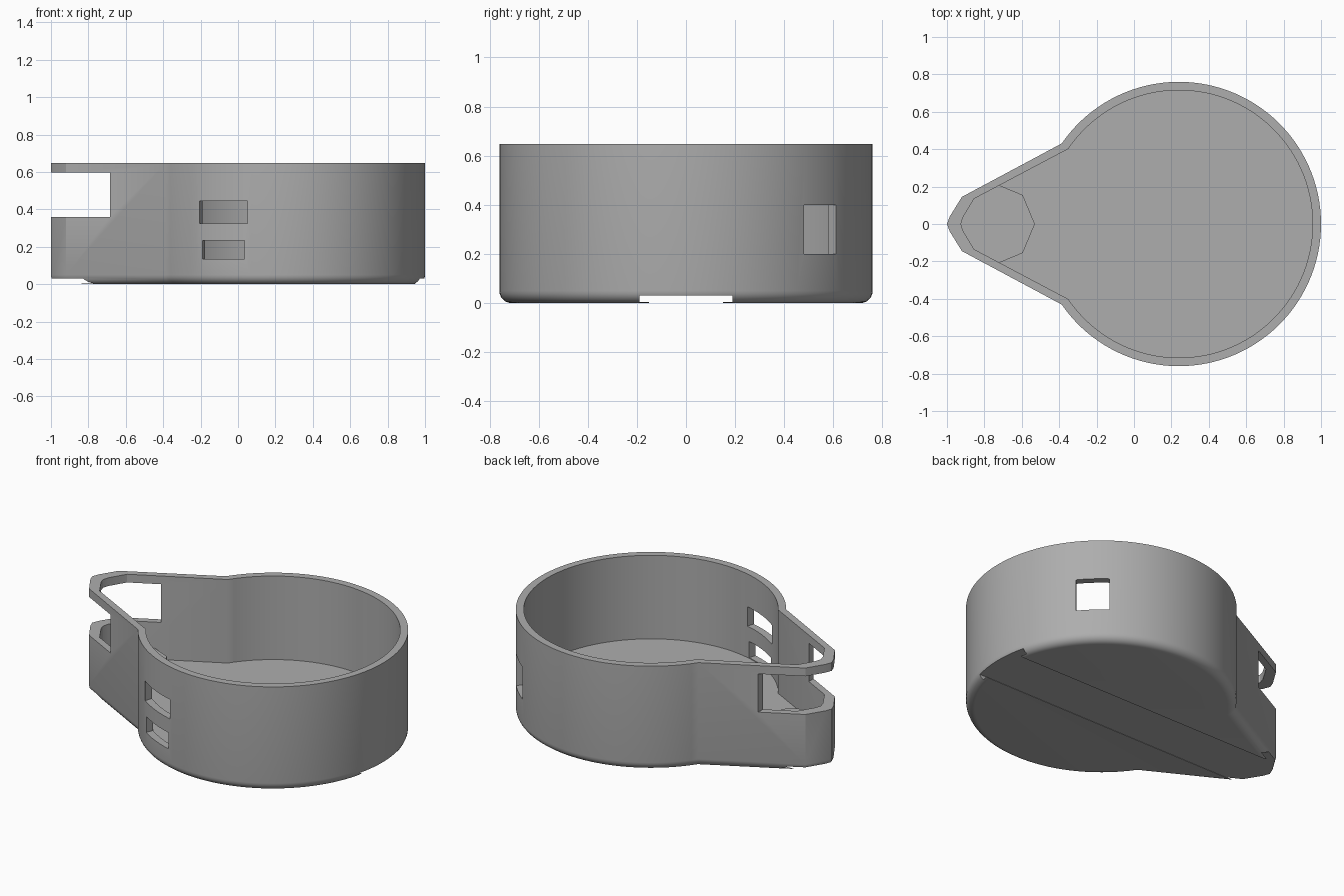
import bpy, bmesh, math
from mathutils import Vector

if "Cube" in bpy.data.objects:
    bpy.data.objects.remove(bpy.data.objects["Cube"])

H, FLOOR, CX = 0.648, 0.13, 0.24

grey = bpy.data.materials.new("grey plastic")
grey.diffuse_color = (0.42, 0.42, 0.42, 1)
grey.use_nodes = True
grey.node_tree.nodes["Principled BSDF"].inputs["Base Color"].default_value = grey.diffuse_color


def make_object(name, bm):
    bmesh.ops.recalc_face_normals(bm, faces=bm.faces)
    me = bpy.data.meshes.new(name)
    bm.to_mesh(me)
    bm.free()
    me.materials.append(grey)
    ob = bpy.data.objects.new(name, me)
    bpy.context.collection.objects.link(ob)
    return ob


def loft(name, rings):
    """Closed solid from (points, z) rings with equal point counts."""
    bm = bmesh.new()
    loops = [[bm.verts.new((x, y, z)) for x, y in pts] for pts, z in rings]
    n = len(loops[0])
    for a, b in zip(loops, loops[1:]):
        for i in range(n):
            j = (i + 1) % n
            bm.faces.new((a[i], a[j], b[j], b[i]))
    bm.faces.new(loops[0][::-1])
    bm.faces.new(loops[-1])
    return make_object(name, bm)


def prism(name, pts, z0, z1):
    return loft(name, [(pts, z0), (pts, z1)])


def outline(r, joint, spout, seg=96):
    """Round bowl joined to a tapered spout, counter-clockwise."""
    a = math.atan2(joint[1], joint[0] - CX)
    arc = [(CX + r * math.cos(-a + 2 * a * i / seg), r * math.sin(-a + 2 * a * i / seg))
           for i in range(seg + 1)]
    return arc + spout + [(x, -y) for x, y in reversed(spout) if y > 0]


def inset(pts, d):
    """Mitred inward offset of a counter-clockwise outline."""
    out = []
    for i, p in enumerate(pts):
        p = Vector(p)
        e1 = (p - Vector(pts[i - 1])).normalized()
        e2 = (Vector(pts[(i + 1) % len(pts)]) - p).normalized()
        n1, n2 = Vector((-e1.y, e1.x)), Vector((-e2.y, e2.x))
        q = p + (n1 + n2) * d / (1 + n1.dot(n2))
        out.append((q.x, q.y))
    return out


# Hollow body with a rounded bottom edge
outer = outline(0.76, (-0.385, 0.43), [(-0.92, 0.145), (-0.985, 0.04), (-1.0, 0)])
inner = outline(0.715, (-0.35, 0.40), [(-0.855, 0.135), (-0.915, 0.035), (-0.925, 0)])
R = 0.05
rings = []
for k in range(7):
    t = math.pi / 2 * k / 6
    rings.append((inset(outer, R * (1 - math.sin(t))), R * (1 - math.cos(t))))
rings += [(outer, H), (inner, H), (inner, FLOOR)]
body = loft("cup_body", rings)


def wall_opening(name, p, q, d, z0, z1):
    """Slanted cutter through the wall between p and q along d."""
    p, q, d = Vector(p), Vector(q), Vector(d).normalized()
    pts = [tuple(v) for v in (p - d * 0.1, q - d * 0.1, q + d * 0.13, p + d * 0.13)]
    return prism(name, pts, z0, z1)


def block(name, x0, x1, y, z0, z1):
    return prism(name, [(x0, -y), (x1, -y), (x1, y), (x0, y)], z0, z1)


cutters = [
    block("spout_notch", -1.2, -0.685, 0.6, 0.36, 0.597),
    wall_opening("upper_window", (-0.205, -0.615), (0.05, -0.736), (0.3, 0.95), 0.325, 0.445),
    wall_opening("lower_window", (-0.19, -0.625), (0.035, -0.731), (0.3, 0.95), 0.135, 0.235),
    wall_opening("side_window", (0.829, 0.48), (0.693, 0.61), (-0.7, -0.72), 0.2, 0.4),
    block("underside_channel", -1.2, 1.2, 0.19, 0.005, 0.03),
    block("channel_mouth", -1.3, 1.3, 0.15, -0.1, 0.02),
]
bpy.context.view_layer.objects.active = body
for c in cutters:
    m = body.modifiers.new(c.name, 'BOOLEAN')
    m.operation, m.solver, m.object = 'DIFFERENCE', 'EXACT', c
    bpy.ops.object.modifier_apply(modifier=m.name)
    bpy.data.objects.remove(c)

# Raised pad on the floor of the spout
half = [(-0.595, 0.155), (-0.72, 0.207), (-0.74, 0.215), (-0.88, 0.145)]
prism("spout_pad", [(-0.53, 0)] + half + [(-0.95, 0)] + [(x, -y) for x, y in half[::-1]], 0.1, 0.2)

bpy.ops.object.select_all(action='DESELECT')
body.select_set(True)
bpy.ops.object.shade_smooth_by_angle(angle=math.radians(30))
